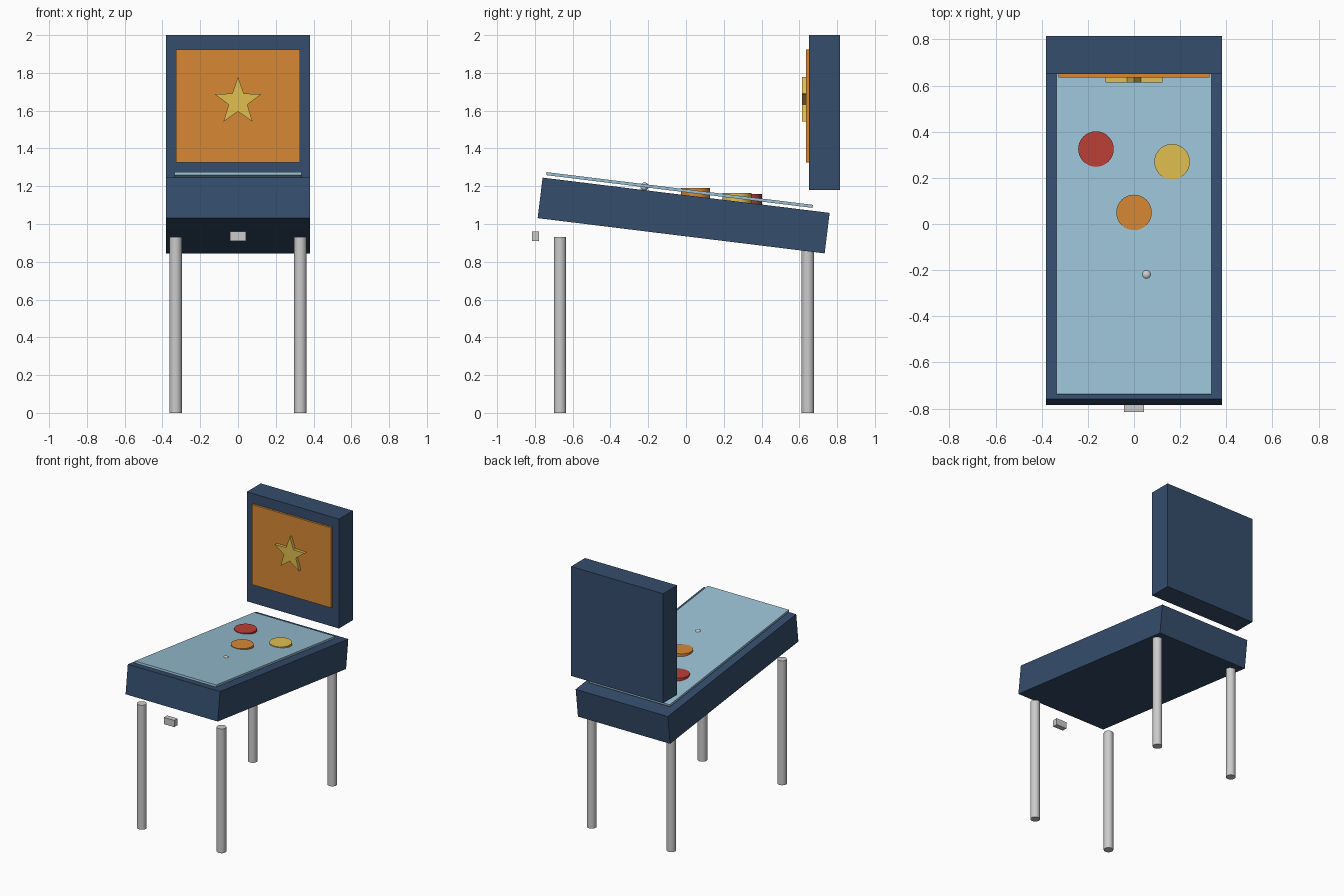
import bpy, bmesh, math
from mathutils import Vector

if "Cube" in bpy.data.objects:
    bpy.data.objects.remove(bpy.data.objects["Cube"])

TILT = math.radians(-7)


def material(name, rgb):
    m = bpy.data.materials.new(name)
    m.diffuse_color = (*rgb, 1)
    m.use_nodes = True
    m.node_tree.nodes["Principled BSDF"].inputs["Base Color"].default_value = m.diffuse_color
    return m


NAVY = material("navy", (0.035, 0.075, 0.15))
SKY = material("pale_blue", (0.32, 0.53, 0.66))
ORANGE = material("orange", (0.68, 0.25, 0.035))
YELLOW = material("yellow", (0.75, 0.52, 0.08))
RED = material("red", (0.5, 0.05, 0.035))


def finish(name, mat):
    ob = bpy.context.object
    ob.name = name
    if mat:
        ob.data.materials.append(mat)
    bpy.ops.object.shade_smooth_by_angle(angle=math.radians(35))
    return ob


def box(name, loc, size, mat=None, tilt=0):
    bpy.ops.mesh.primitive_cube_add(size=1, location=loc, rotation=(tilt, 0, 0))
    bpy.context.object.scale = size
    bpy.ops.object.transform_apply(location=False, rotation=False, scale=True)
    return finish(name, mat)


def cylinder(name, loc, r, h, mat=None, sides=32):
    bpy.ops.mesh.primitive_cylinder_add(vertices=sides, radius=r, depth=h, location=loc)
    return finish(name, mat)


# sloping cabinet and the playfield sheet hovering just above it
box("cabinet", (0, -0.0125, 1.045), (0.764, 1.531, 0.216), NAVY, TILT)
box("playfield", (0, -0.034, 1.18), (0.672, 1.42, 0.016), SKY, TILT)

# upright back box with its display panel
box("back_box", (0, 0.7325, 1.59), (0.764, 0.165, 0.82), NAVY)
box("display_panel", (0, 0.644, 1.625), (0.655, 0.018, 0.60), ORANGE)

# star on the panel: an extruded ten-point outline
bm = bmesh.new()
ring = []
for i in range(10):
    r = 0.131 if i % 2 == 0 else 0.052
    a = math.pi / 2 + i * math.pi / 5
    ring.append(bm.verts.new((r * math.cos(a), 0, r * math.sin(a))))
face = bm.faces.new(ring)
new = bmesh.ops.extrude_face_region(bm, geom=[face])["geom"]
bmesh.ops.translate(bm, vec=Vector((0, 0.024, 0)),
                    verts=[v for v in new if isinstance(v, bmesh.types.BMVert)])
bmesh.ops.recalc_face_normals(bm, faces=bm.faces)
mesh = bpy.data.meshes.new("star")
bm.to_mesh(mesh)
bm.free()
star = bpy.data.objects.new("star", mesh)
star.location = (0, 0.613, 1.648)
star.data.materials.append(YELLOW)
bpy.context.collection.objects.link(star)

# legs
for side, x in (("left", -0.33), ("right", 0.33)):
    for end, y in (("front", -0.667), ("back", 0.645)):
        cylinder(f"{end}_{side}_leg", (x, y, 0.466), 0.033, 0.932, sides=24)

# round bumpers poking through the playfield
for name, x, y, top, mat in (("orange_bumper", 0, 0.05, 1.191, ORANGE),
                             ("yellow_bumper", 0.165, 0.27, 1.165, YELLOW),
                             ("red_bumper", -0.165, 0.325, 1.158, RED)):
    cylinder(name, (x, y, top - 0.03), 0.077, 0.06, mat)

# ball
bpy.ops.mesh.primitive_uv_sphere_add(segments=24, ring_count=12, radius=0.022,
                                     location=(0.054, -0.22, 1.198))
finish("ball", None)

# small coin block at the front
box("coin_block", (0, -0.797, 0.935), (0.086, 0.038, 0.05))
